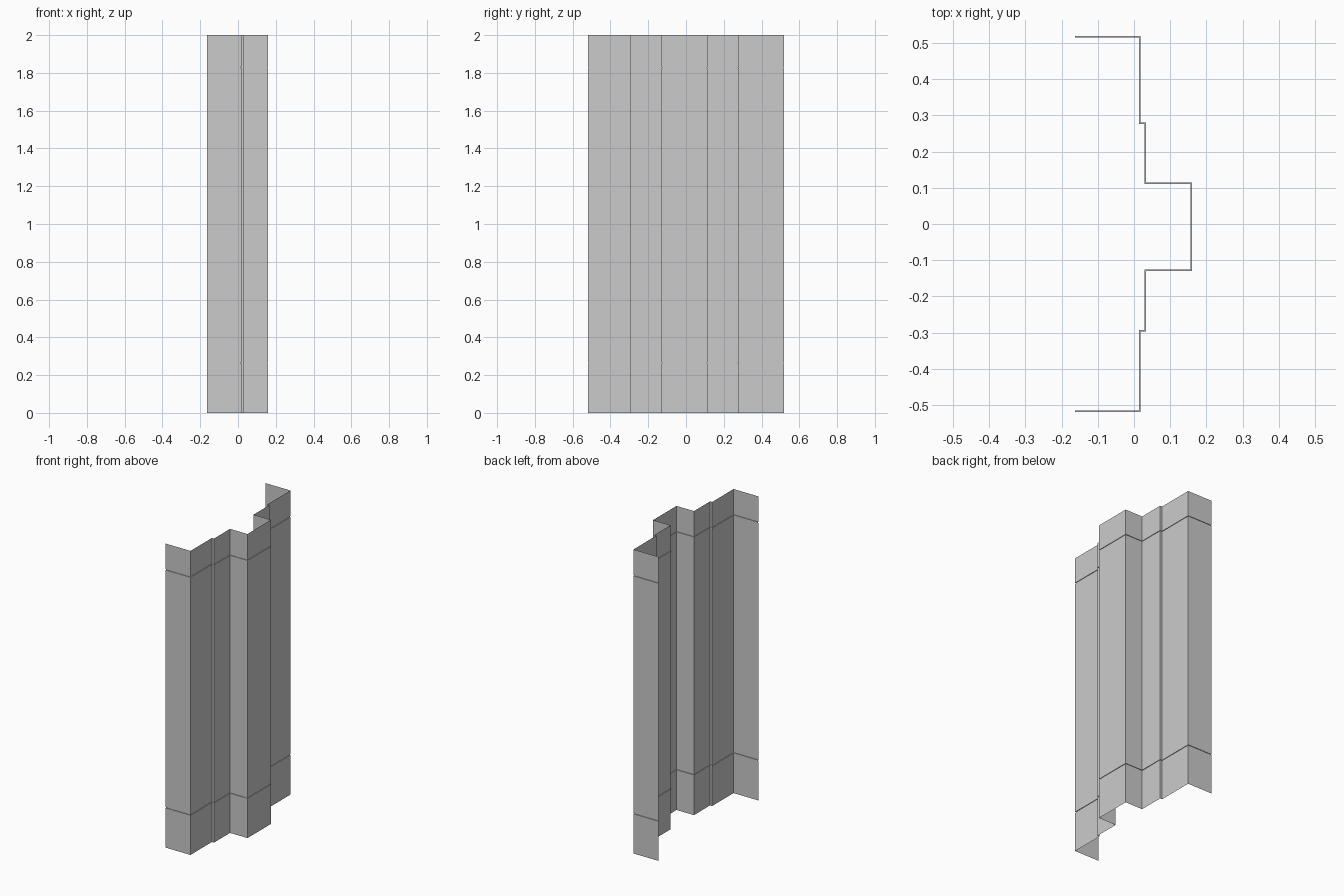
import bpy, bmesh
from mathutils import Vector

cube = bpy.data.objects.get("Cube")
if cube:
    bpy.data.objects.remove(cube)

grey = bpy.data.materials.new("plain grey")
grey.use_nodes = True
colour = (0.6, 0.6, 0.6, 1)
grey.diffuse_color = colour
grey.node_tree.nodes["Principled BSDF"].inputs["Base Color"].default_value = colour

# Stepped plan of the folded sheet, from the front return to the back return
plan = [(-0.163, -0.52), (0.018, -0.52), (0.018, -0.297), (0.033, -0.297),
        (0.033, -0.13), (0.16, -0.13), (0.16, 0.114), (0.033, 0.114),
        (0.033, 0.28), (0.018, 0.28), (0.018, 0.52), (-0.163, 0.52)]
plan = [Vector(p) for p in plan]


def inset(points, depth):
    """Shift an open right-angled outline inwards, keeping its corners mitred."""
    normals = []
    for a, b in zip(points, points[1:]):
        d = (b - a).normalized()
        normals.append(Vector((d.y, -d.x)))
    result = [points[0] - normals[0] * depth]
    for p, n, m in zip(points[1:-1], normals, normals[1:]):
        result.append(p - (n + m) * depth)
    return result + [points[-1] - normals[-1] * depth]


# Rows up the sheet, with a thin groove at each joint
rows = [(0, 0)]
for joint in (0.264, 1.829):
    rows += [(joint - 0.003, 0), (joint - 0.003, 0.004),
             (joint + 0.003, 0.004), (joint + 0.003, 0)]
rows.append((2, 0))

bm = bmesh.new()
rings = [[bm.verts.new((p.x, p.y, z)) for p in inset(plan, depth)]
         for z, depth in rows]
for low, high in zip(rings, rings[1:]):
    for i in range(len(plan) - 1):
        bm.faces.new((low[i], low[i + 1], high[i + 1], high[i]))

mesh = bpy.data.meshes.new("folded_wall_panel")
bm.to_mesh(mesh)
bm.free()
mesh.materials.append(grey)
panel = bpy.data.objects.new("folded_wall_panel", mesh)
bpy.context.collection.objects.link(panel)
